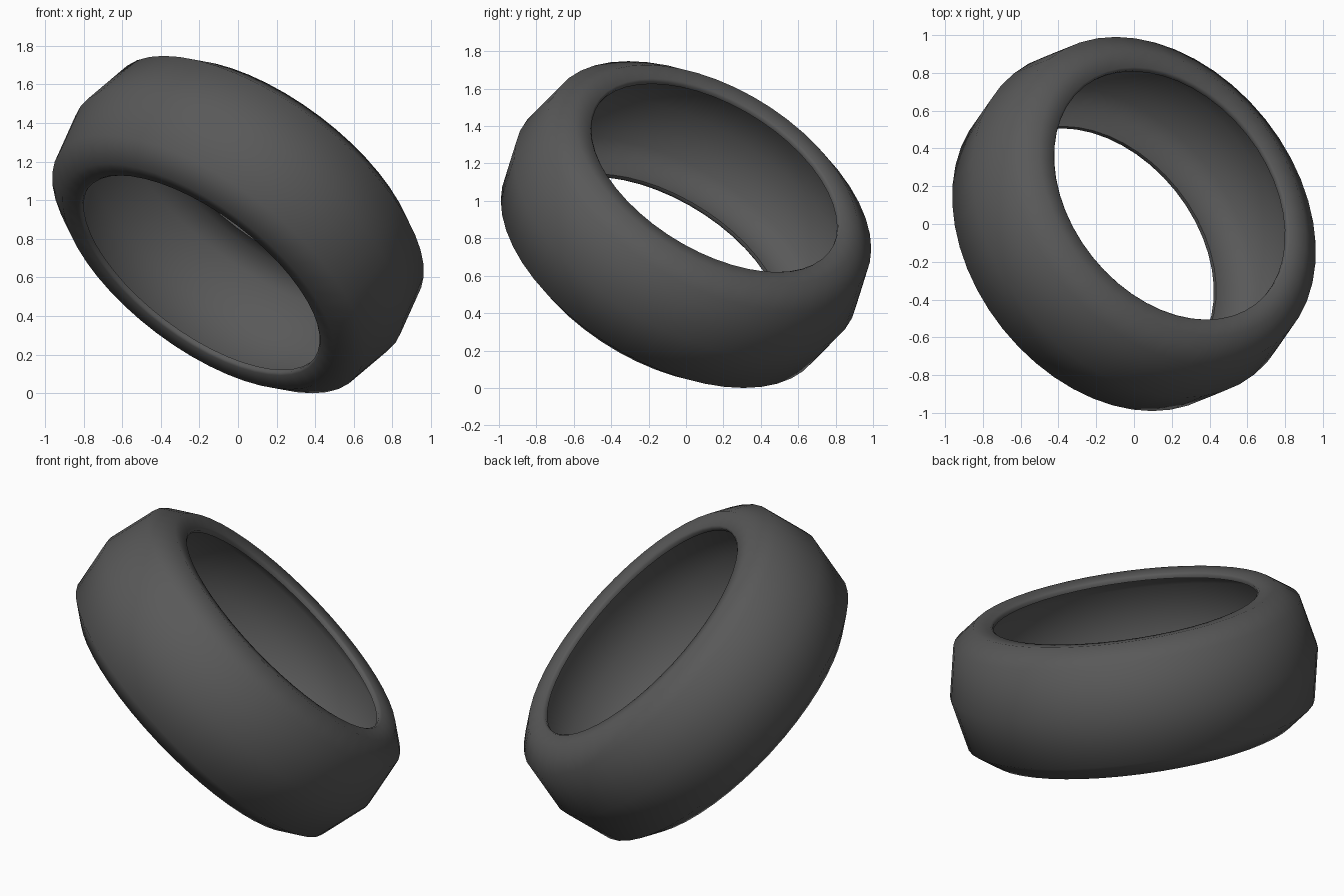
import bpy, bmesh, math
from mathutils import Vector

if "Cube" in bpy.data.objects:
    bpy.data.objects.remove(bpy.data.objects["Cube"])

SEGMENTS = 48
AXIS = Vector((0.543, 0.434, 0.719)).normalized()

# Half cross-section: (distance along axle, radius), tread centre, sidewall, lip, hollow inside
half = [(0.0, 1.02), (0.285, 0.962), (0.375, 0.84), (0.366, 0.745),
        (0.355, 0.733), (0.335, 0.735), (0.335, 0.83), (0.25, 0.93), (0.0, 0.98)]
profile = half + [(-a, r) for a, r in half[-2:0:-1]]

# Tyre: revolve the closed profile around its axle
bm = bmesh.new()
rings = []
for i in range(SEGMENTS):
    t = 2 * math.pi * i / SEGMENTS
    rings.append([bm.verts.new((r * math.cos(t), r * math.sin(t), a)) for a, r in profile])
n = len(profile)
for i in range(SEGMENTS):
    p, q = rings[i], rings[(i + 1) % SEGMENTS]
    for j in range(n):
        k = (j + 1) % n
        bm.faces.new((p[j], q[j], q[k], p[k]))
bmesh.ops.recalc_face_normals(bm, faces=bm.faces)

# Tilt the axle and rest the tyre on the ground
rot = AXIS.to_track_quat('Z', 'Y').to_matrix()
bmesh.ops.transform(bm, matrix=rot.to_4x4(), verts=bm.verts)
low = min(v.co.z for v in bm.verts)
bmesh.ops.translate(bm, vec=(0, 0, -low), verts=bm.verts)

mesh = bpy.data.meshes.new("tyre")
bm.to_mesh(mesh)
bm.free()
tyre = bpy.data.objects.new("tyre", mesh)
bpy.context.collection.objects.link(tyre)

# Smooth shading with a crisp inner lip
bpy.context.view_layer.objects.active = tyre
tyre.select_set(True)
bpy.ops.object.shade_smooth_by_angle(angle=math.radians(60))

# Dark rubber
rubber = bpy.data.materials.new("rubber")
rubber.diffuse_color = (0.1, 0.1, 0.1, 1)
rubber.use_nodes = True
rubber.node_tree.nodes["Principled BSDF"].inputs["Base Color"].default_value = rubber.diffuse_color
mesh.materials.append(rubber)
